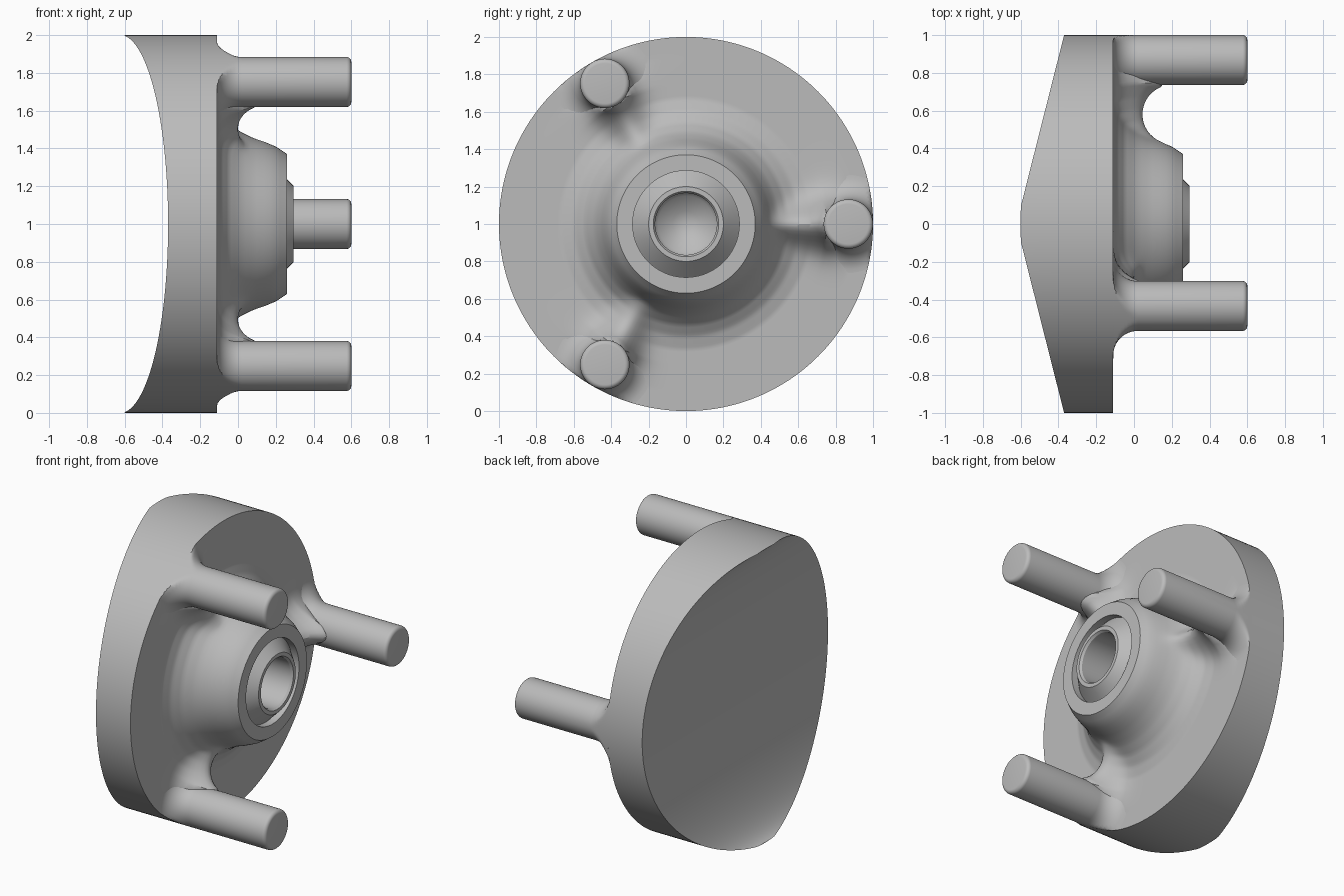
import bpy, bmesh, math
from mathutils import Vector

cube = bpy.data.objects.get("Cube")
if cube:
    bpy.data.objects.remove(cube, do_unlink=True)

grey = bpy.data.materials.new("plain grey")
grey.use_nodes = True
COLOUR = (0.5, 0.5, 0.5, 1)
grey.diffuse_color = COLOUR
grey.node_tree.nodes["Principled BSDF"].inputs["Base Color"].default_value = COLOUR

N = 192
FACE, STEP, BACK = -0.11, -0.37, -0.6
PIN_R, PIN_ORBIT = 0.132, 0.868
PIN_ANGLES = [k * math.tau / 3 for k in range(3)]


def finish(bm, name):
    bmesh.ops.remove_doubles(bm, verts=bm.verts, dist=0.0002)
    bmesh.ops.recalc_face_normals(bm, faces=bm.faces)
    mesh = bpy.data.meshes.new(name)
    bm.to_mesh(mesh)
    bm.free()
    mesh.materials.append(grey)
    obj = bpy.data.objects.new(name, mesh)
    bpy.context.collection.objects.link(obj)
    bpy.ops.object.select_all(action='DESELECT')
    obj.select_set(True)
    bpy.context.view_layer.objects.active = obj
    bpy.ops.object.shade_smooth_by_angle(angle=math.radians(32))
    return obj


def bridge(bm, rings):
    for a, b in zip(rings, rings[1:]):
        n = len(a)
        for i in range(n):
            j = (i + 1) % n
            bm.faces.new((a[i], a[j], b[j], b[i]))


def ring(bm, r, x, n=N, cy=0, cz=1):
    """Ring around an axis along x; x may be a function of radius and angle."""
    out = []
    for i in range(n):
        a = math.tau * i / n
        h = x(r, a) if callable(x) else x
        out.append(bm.verts.new((h, cy + r * math.cos(a), cz + r * math.sin(a))))
    return out


# Hub flank as (radius, x), flowing into the flat flange
FLANK = [(0.37, 0.26), (0.41, 0.2), (0.435, 0.14), (0.455, 0.08), (0.49, 0.01),
         (0.54, -0.05), (0.6, -0.09), (0.67, FACE), (1, FACE)]


def flank(r):
    for (r0, x0), (r1, x1) in zip(FLANK, FLANK[1:]):
        if r <= r1:
            return x0 + (x1 - x0) * (r - r0) / (r1 - r0)
    return FACE


def front_height(r, a):
    """Hub flank with a rounded saddle running out to every pin."""
    base = h = flank(r)
    if r < 0.4 or r > 0.9:
        return h
    for k, pa in enumerate(PIN_ANGLES):
        along, t = r * math.cos(a - pa), r * math.sin(a - pa)
        if along < 0:
            continue
        gap = math.hypot(along - PIN_ORBIT, t) - PIN_R
        low, rad = (0.045 if k == 0 else 0.0), 0.155
        lift = min(max(rad - gap, rad - (r - 0.425), 0), rad * 0.95)
        saddle = low + rad - math.sqrt(rad * rad - lift * lift)
        width = 0.05 + 0.25 * max(r - 0.42, 0)
        weight = math.exp(-(t / width) ** 2) * min(1, (0.9 - r) / 0.15)
        h = max(h, base + (saddle - base) * weight)
    return h


# Flange body: bore, recessed collar, hub flank, rim and hollow back
bm = bmesh.new()
INNER = [(0.0001, -0.09), (0.07, -0.06), (0.15, -0.02), (0.165, 0.0), (0.165, 0.28),
         (0.175, 0.295), (0.2, 0.295), (0.285, 0.21), (0.285, 0.26)]
rings = [ring(bm, r, x) for r, x in INNER]
steps = 48
rings += [ring(bm, 0.37 + 0.63 * i / steps, front_height) for i in range(steps + 1)]
rings.append(ring(bm, 1, STEP))


def back_height(r, a):
    return BACK + (STEP - BACK) * max(0, abs(math.cos(a)) - 0.09) / 0.91


rim = ring(bm, 1, back_height)
rings.append(rim)
bridge(bm, rings)
# Straight strips across the back make the hollow trough
for i in range(-N // 4, N // 4):
    corners = [rim[i % N], rim[(i + 1) % N],
               rim[(N // 2 - i - 1) % N], rim[(N // 2 - i) % N]]
    bm.faces.new(list(dict.fromkeys(corners)))
finish(bm, "flange_body")

# Pins: filleted foot trimmed to the rim, rounded end
FILLET, ROUND, TIP = 0.13, 0.025, 0.6
profile = []
for i in range(11):
    a = math.pi / 2 * i / 10
    profile.append((PIN_R + FILLET * (1 - math.sin(a)), FACE + FILLET * (1 - math.cos(a))))
for i in range(6):
    a = math.pi / 2 * i / 5
    profile.append((PIN_R - ROUND * (1 - math.cos(a)), TIP - ROUND * (1 - math.sin(a))))

for name, pa in zip(("back_pin", "upper_pin", "lower_pin"), PIN_ANGLES):
    bm = bmesh.new()
    cy, cz = PIN_ORBIT * math.cos(pa), 1 + PIN_ORBIT * math.sin(pa)
    rings = [ring(bm, r, x, 64, cy, cz) for r, x in profile]
    bridge(bm, rings)
    bm.faces.new(rings[-1])
    for v in bm.verts:
        out = Vector((v.co.y, v.co.z - 1))
        if out.length > 1:
            out.normalize()
            v.co.y, v.co.z = out.x, 1 + out.y
    finish(bm, name)
